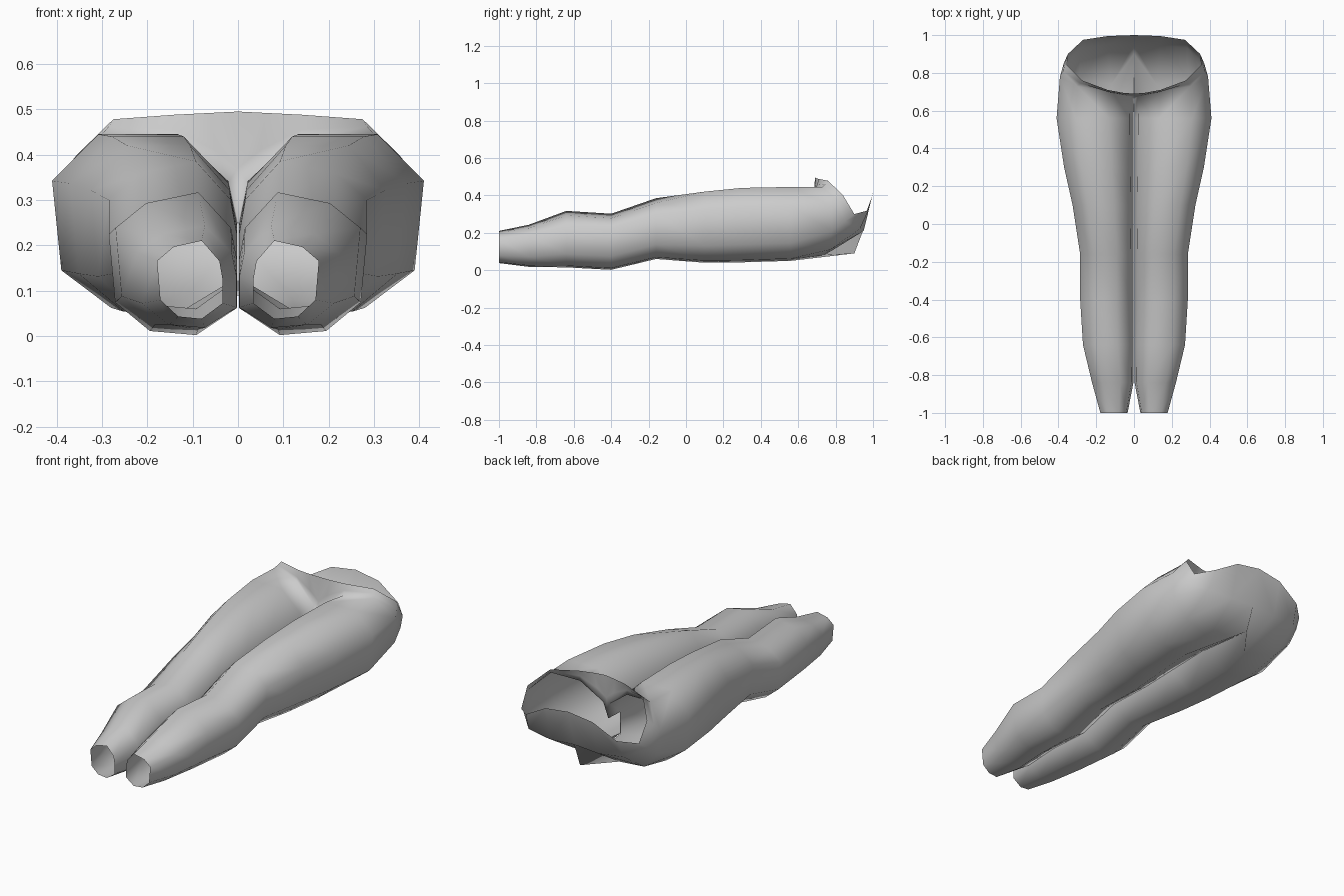
import bpy
import bmesh

cube = bpy.data.objects.get("Cube")
if cube:
    bpy.data.objects.remove(cube, do_unlink=True)

# One plain grey for the whole garment
grey = bpy.data.materials.new("plain grey")
grey.use_nodes = True
grey.diffuse_color = (0.6, 0.6, 0.6, 1)
grey.node_tree.nodes["Principled BSDF"].inputs["Base Color"].default_value = (0.6, 0.6, 0.6, 1)

# Leg section inside a unit box: inner side, over the top, outer side, underside
SECTION = [(0, .5), (.05, .74), (.32, 1), (.75, 1), (1, .74),
           (.95, .24), (.68, .03), (.32, 0), (0, .2)]

# Leg stations from ankle to hip: y, inner x, outer x, bottom z, top z
LEG = [(-1, .034, .178, .038, .21), (-.84, .003, .222, .018, .243),
       (-.64, .002, .27, .015, .317), (-.4, .002, .285, .002, .302),
       (-.16, .002, .285, .06, .385), (.1, .002, .325, .04, .42),
       (.3, .002, .37, .042, .44), (.56, .002, .41, .05, .445)]

# Half loops of the hips, from front centre round the side to back centre
HIP = [(0, .66, .25), (.02, .675, .34), (.14, .7, .43), (.3, .73, .445), (.392, .78, .345),
       (.385, .78, .21), (.29, .77, .11), (.12, .74, .08), (0, .9, .09)]
SEAT = [(0, .68, .37), (.05, .685, .41), (.14, .7, .455), (.285, .745, .462), (.375, .81, .375),
        (.372, .85, .26), (.285, .93, .22), (.14, .95, .21), (0, .95, .22)]
WAIST = [(0, .69, .495), (.06, .695, .492), (.14, .71, .488), (.275, .76, .478), (.355, .84, .4),
         (.35, .9, .3), (.27, .975, .32), (.14, .995, .395), (0, 1, .415)]


def leg_loop(y, inner, outer, low, high):
    """Fit the section to one station; the lower leg is rounder on top."""
    loop = []
    for i, (u, v) in enumerate(SECTION):
        if i == 3 and y < 0:
            v -= .08
        loop.append((inner + u * (outer - inner), y, low + v * (high - low)))
    return loop


def bridge(bm, a, b, closed):
    count = len(a)
    for i in range(count if closed else count - 1):
        j = (i + 1) % count
        bm.faces.new((a[i], a[j], b[j], b[i]))


# Build the left half as an open sleeve, then mirror it
bm = bmesh.new()
loops = [[bm.verts.new(p) for p in leg_loop(*s)] for s in LEG]
loops += [[bm.verts.new(p) for p in loop] for loop in (HIP, SEAT, WAIST)]
for k in range(len(loops) - 1):
    bridge(bm, loops[k], loops[k + 1], closed=k < len(LEG) - 1)

mesh = bpy.data.meshes.new("trousers")
bm.to_mesh(mesh)
bm.free()
mesh.materials.append(grey)
trousers = bpy.data.objects.new("trousers", mesh)
bpy.context.collection.objects.link(trousers)
for poly in mesh.polygons:
    poly.use_smooth = True

mirror = trousers.modifiers.new("other_half", 'MIRROR')
mirror.use_axis[0] = True
mirror.use_mirror_merge = True
mirror.merge_threshold = 0.001
